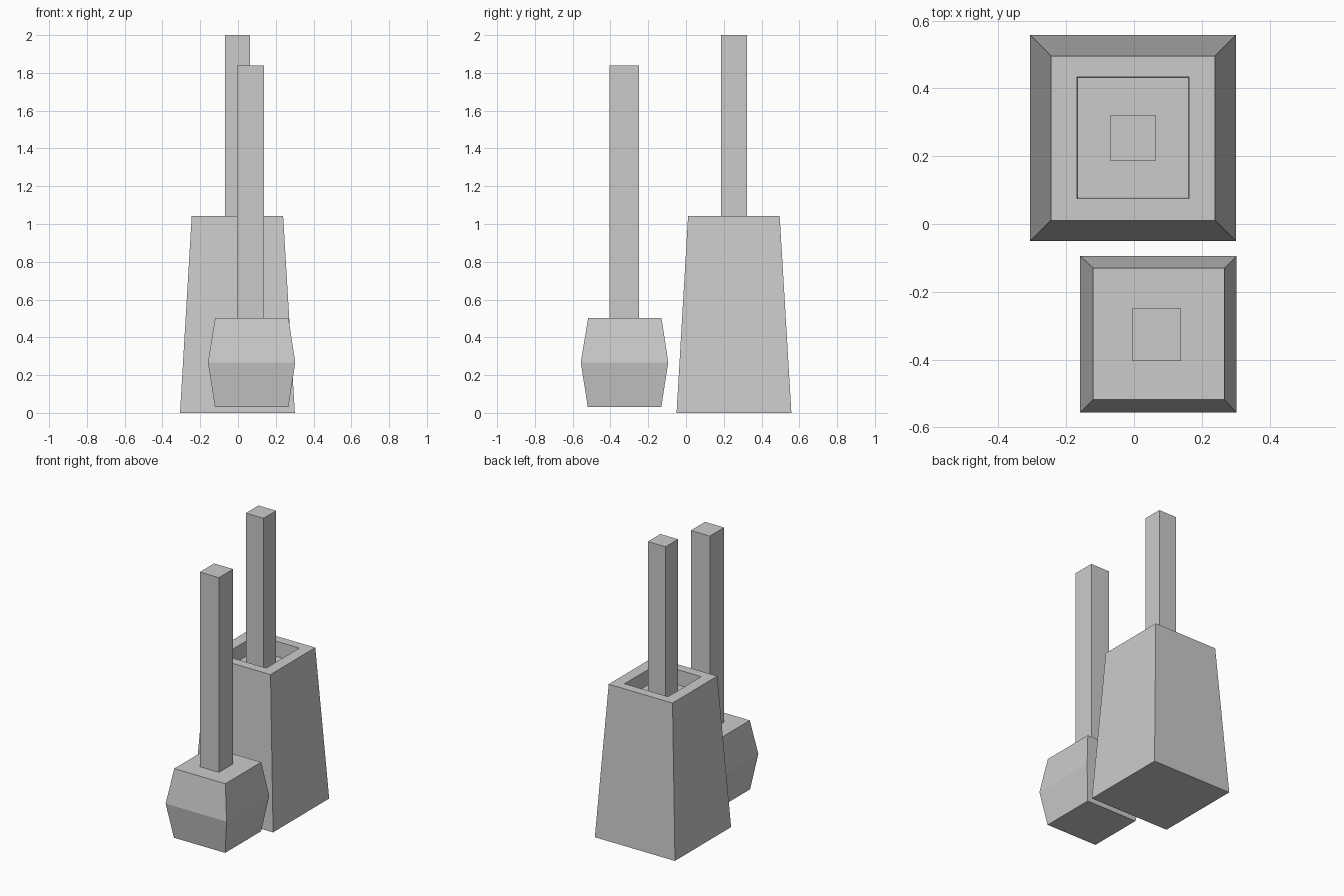
import bpy, bmesh

if "Cube" in bpy.data.objects:
    bpy.data.objects.remove(bpy.data.objects["Cube"])


def stack(name, rings):
    """Closed solid lofted through rectangles (x0, x1, y0, y1, z)."""
    bm = bmesh.new()
    loops = []
    for x0, x1, y0, y1, z in rings:
        loops.append([bm.verts.new((x, y, z)) for x, y in
                      ((x0, y0), (x1, y0), (x1, y1), (x0, y1))])
    for a, b in zip(loops, loops[1:]):
        for i in range(4):
            j = (i + 1) % 4
            bm.faces.new((a[i], a[j], b[j], b[i]))
    bm.faces.new(loops[0][::-1])
    bm.faces.new(loops[-1])
    bmesh.ops.recalc_face_normals(bm, faces=bm.faces)
    mesh = bpy.data.meshes.new(name)
    bm.to_mesh(mesh)
    bm.free()
    obj = bpy.data.objects.new(name, mesh)
    bpy.context.collection.objects.link(obj)
    return obj


# Tapered holder with a shallow recess in its top
FLOOR = 0.94
stack("holder", [
    (-0.307, 0.301, -0.05, 0.558, 0.0),
    (-0.245, 0.239, 0.011, 0.496, 1.042),
    (-0.168, 0.162, 0.075, 0.434, 1.042),
    (-0.165, 0.159, 0.078, 0.431, FLOOR),
])

# Handle standing in the holder
stack("holder_handle", [(-0.07, 0.064, 0.186, 0.322, z) for z in (FLOOR, 2.0)])

# Brush head, widest at mid height
stack("brush_head", [
    (-0.122, 0.267, -0.52, -0.131, 0.03),
    (-0.159, 0.303, -0.557, -0.094, 0.268),
    (-0.121, 0.267, -0.518, -0.13, 0.503),
])

# Handle of the brush
stack("brush_handle", [(-0.006, 0.138, -0.404, -0.25, z) for z in (0.503, 1.838)])
